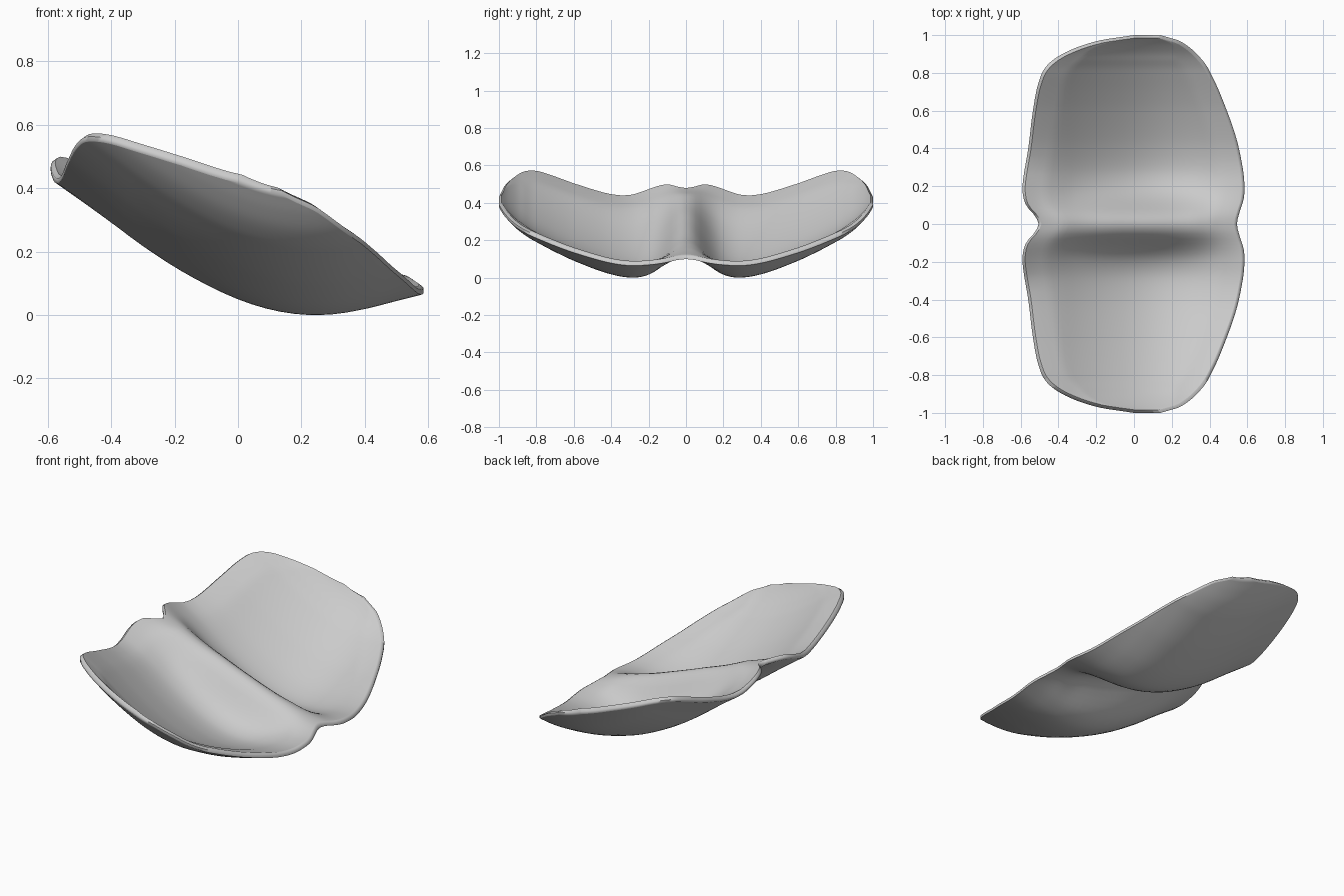
import bpy, bmesh, math

if "Cube" in bpy.data.objects:
    bpy.data.objects.remove(bpy.data.objects["Cube"])


def smooth(points):
    """Cubic Hermite curve through (t, value) points."""
    n = len(points)
    slopes = []
    for i in range(n):
        a, b = points[max(i - 1, 0)], points[min(i + 1, n - 1)]
        slopes.append((b[1] - a[1]) / (b[0] - a[0]))

    def f(t):
        t = min(max(t, points[0][0]), points[-1][0])
        i = 0
        while i < n - 2 and t > points[i + 1][0]:
            i += 1
        (t0, v0), (t1, v1) = points[i], points[i + 1]
        h = t1 - t0
        u = (t - t0) / h
        return (v0 * (1 + 2 * u) * (1 - u) ** 2 + h * slopes[i] * u * (1 - u) ** 2
                + v1 * u * u * (3 - 2 * u) + h * slopes[i + 1] * u * u * (u - 1))
    return f


# Lengthwise underside profile (x, z)
base = smooth([(-.6, .43), (-.5, .363), (-.4, .292), (-.3, .218), (-.2, .152), (-.1, .096),
               (0, .05), (.1, .018), (.2, .002), (.3, .003), (.4, .02), (.5, .046), (.6, .072)])
# Crosswise wing rise (|y|, rise)
wing = smooth([(.2, 0), (.27, 0), (.35, .009), (.45, .035), (.6, .093), (.7, .14), (.8, .193),
               (.85, .222), (.91, .268), (.96, .32), (1, .37)])
# Centre ridge: height along x (nearly straight crest) and section across y
crest = smooth([(-.6, .09), (-.5, .092), (-.3, .15), (-.1, .198), (.1, .203), (.3, .152),
                (.45, .08), (.6, .025)])
ridge = smooth([(-.05, .89), (0, 1), (.05, .89), (.1, .58), (.15, .29), (.2, .11), (.27, .015), (.33, 0)])
# Rear and front outlines (|y|, x)
rear = smooth([(-.05, -.53), (0, -.505), (.05, -.53), (.1, -.572), (.17, -.59), (.25, -.585),
               (.4, -.56), (.6, -.535), (.75, -.505), (.84, -.46), (.91, -.36), (.97, -.19), (1, 0)])
front = smooth([(-.06, .558), (0, .545), (.06, .558), (.13, .58), (.2, .585), (.3, .575), (.46, .54),
                (.63, .48), (.77, .42), (.87, .36), (.965, .25), (1, .14)])

# Two-sided dish, thinning to a softly rounded rim
NX, NY = 40, 104
RIM, BODY, ROUND = .025, .045, .014
bm = bmesh.new()
outer, inner, middle = [], [], []
for j in range(NY + 1):
    s = 2 * j / NY - 1
    y = .3 * s + .7 * math.sin(s * math.pi / 2)
    a = abs(y)
    lo, hi = rear(a), front(a)
    row_o, row_i = [], []
    for i in range(NX + 1):
        t = (1 - math.cos(math.pi * i / NX)) / 2
        x = lo + (hi - lo) * t
        soften = .5 + .5 * min(1, max(0, (x + .6) / .25))
        z = base(x) + wing(a) + crest(x) * max(ridge(a), 0) ** soften
        edge = max(0, min(x - lo, hi - x, 1 - a))
        thick = RIM + (BODY - RIM) * min(1, edge / .12)
        # Inner skin is drawn in slightly so the lip rolls outward
        row_o.append(bm.verts.new((x, y, z)))
        row_i.append(bm.verts.new((x + ROUND * (1 - 2 * t), y * (1 - ROUND), z + thick)))
    outer.append(row_o)
    inner.append(row_i)

for j in range(NY):
    for i in range(NX):
        bm.faces.new((outer[j][i], outer[j + 1][i], outer[j + 1][i + 1], outer[j][i + 1]))
        bm.faces.new((inner[j][i], inner[j][i + 1], inner[j + 1][i + 1], inner[j + 1][i]))


# Rim strip joining both skins through a rounded middle line
def loop(g):
    return g[0][:-1] + [r[-1] for r in g[:-1]] + g[-1][:0:-1] + [r[0] for r in g[:0:-1]]


lo_loop, hi_loop = loop(outer), loop(inner)
mid_loop = [bm.verts.new((p.co.x, p.co.y, p.co.z + .6 * (q.co.z - p.co.z)))
            for p, q in zip(lo_loop, hi_loop)]
for low, high in ((lo_loop, mid_loop), (mid_loop, hi_loop)):
    for k in range(len(low)):
        m = (k + 1) % len(low)
        bm.faces.new((low[k], low[m], high[m], high[k]))
bmesh.ops.recalc_face_normals(bm, faces=bm.faces[:])
zmin = min(v.co.z for v in bm.verts)
for v in bm.verts:
    v.co.z -= zmin

mesh = bpy.data.meshes.new("seat_shell")
bm.to_mesh(mesh)
bm.free()
shell = bpy.data.objects.new("seat_shell", mesh)
bpy.context.collection.objects.link(shell)
bpy.context.view_layer.objects.active = shell
shell.select_set(True)
bpy.ops.object.shade_smooth_by_angle(angle=math.radians(60))
